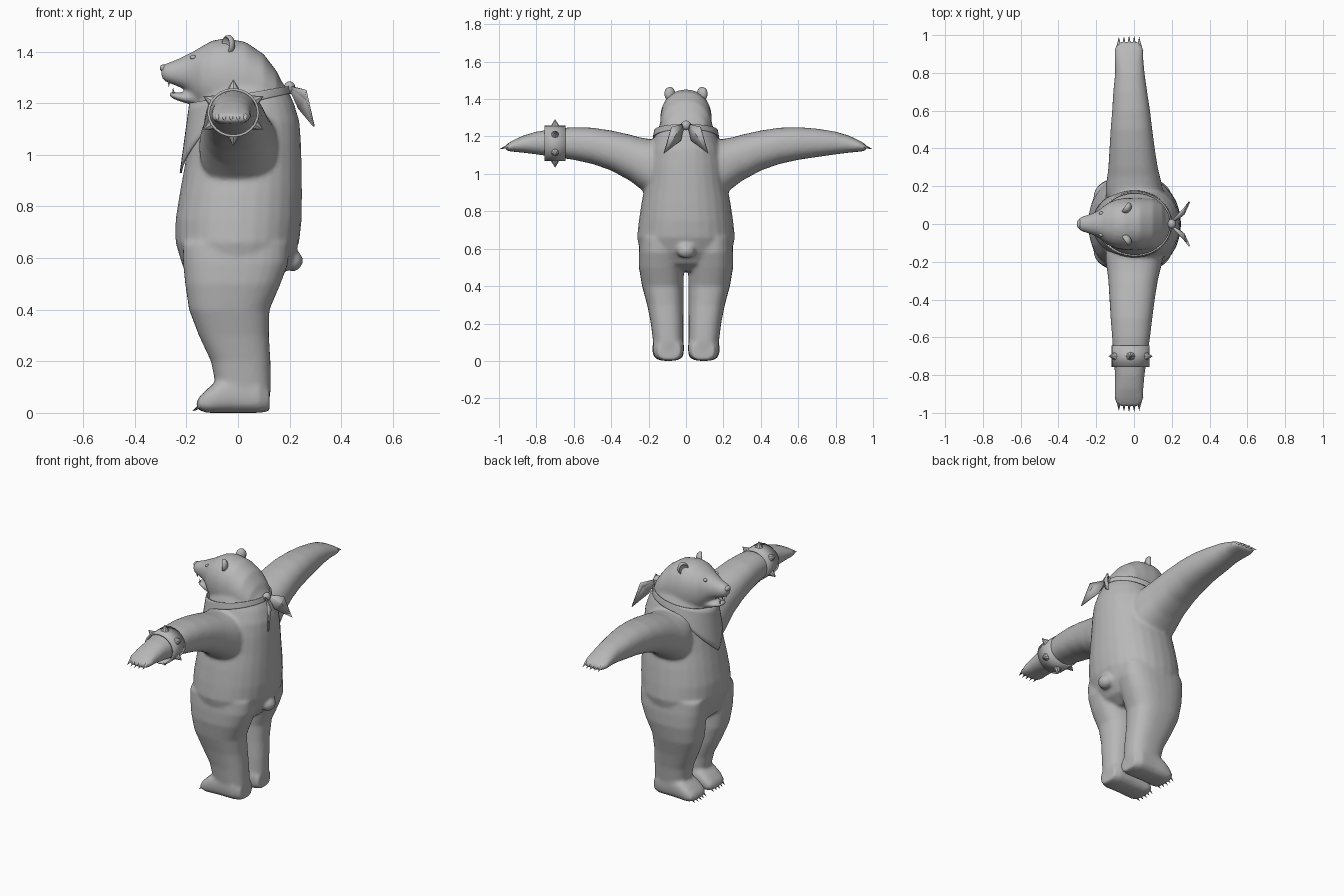
import bpy, bmesh, math
from mathutils import Vector, Matrix

if "Cube" in bpy.data.objects:
    bpy.data.objects.remove(bpy.data.objects["Cube"])

grey = bpy.data.materials.new("plain grey")
grey.diffuse_color = (0.48, 0.48, 0.48, 1)
grey.use_nodes = True
grey.node_tree.nodes["Principled BSDF"].inputs["Base Color"].default_value = grey.diffuse_color


def finish(bm, name, angle=40, solid=0):
    """Turn a bmesh into a shaded object, optionally thickened."""
    bmesh.ops.recalc_face_normals(bm, faces=bm.faces)
    me = bpy.data.meshes.new(name)
    bm.to_mesh(me)
    bm.free()
    me.materials.append(grey)
    ob = bpy.data.objects.new(name, me)
    bpy.context.collection.objects.link(ob)
    if solid:
        m = ob.modifiers.new("thickness", 'SOLIDIFY')
        m.thickness, m.offset = solid, 0
    bpy.ops.object.select_all(action='DESELECT')
    ob.select_set(True)
    bpy.context.view_layer.objects.active = ob
    bpy.ops.object.shade_smooth_by_angle(angle=math.radians(angle))
    return ob


def loft(bm, axis, rings, power=2.2, n=28, caps=True, matrix=None):
    """Skin superellipse rings (t, a0, a1, b0, b1) along an axis."""
    place = {'x': lambda t, a, b: (t, a, b), 'y': lambda t, a, b: (a, t, b),
             'z': lambda t, a, b: (a, b, t)}[axis]
    loops = []
    for t, a0, a1, b0, b1 in rings:
        loop = []
        for i in range(n):
            c, s = math.cos(math.tau * i / n), math.sin(math.tau * i / n)
            c = math.copysign(abs(c) ** (2 / power), c)
            s = math.copysign(abs(s) ** (2 / power), s)
            p = Vector(place(t, (a0 + a1) / 2 + (a1 - a0) / 2 * c,
                             (b0 + b1) / 2 + (b1 - b0) / 2 * s))
            loop.append(bm.verts.new(matrix @ p if matrix else p))
        loops.append(loop)
    for p, q in zip(loops, loops[1:]):
        for i in range(n):
            j = (i + 1) % n
            bm.faces.new((p[i], p[j], q[j], q[i]))
    if caps:
        bm.faces.new(loops[0])
        bm.faces.new(loops[-1])


def mirrored(ring, side, axis):
    """Flip a ring to the -y side."""
    t, a0, a1, b0, b1 = ring
    if side > 0:
        return ring
    return {'x': (t, -a1, -a0, b0, b1), 'y': (-t, a0, a1, b0, b1),
            'z': (t, a0, a1, -b1, -b0)}[axis]


def cone(bm, base, tip, r, n=8):
    base, tip = Vector(base), Vector(tip)
    d = tip - base
    rot = Vector((0, 0, 1)).rotation_difference(d).to_matrix().to_4x4()
    bmesh.ops.create_cone(bm, cap_ends=True, segments=n, radius1=r, radius2=0,
                          depth=d.length, matrix=Matrix.Translation((base + tip) / 2) @ rot)


def ball(bm, centre, size):
    m = Matrix.Translation(centre) @ Matrix.Diagonal((*size, 1))
    bmesh.ops.create_uvsphere(bm, u_segments=16, v_segments=10, radius=1, matrix=m)


# Body skin: torso, head, jaw, legs, feet, arms and tail fused together
skin = bmesh.new()
torso = [(.48, -.13, .10, .12), (.52, -.195, .165, .20), (.58, -.218, .205, .245),
         (.66, -.242, .237, .262), (.75, -.242, .247, .252), (.85, -.226, .248, .237),
         (.95, -.208, .247, .217), (1.05, -.192, .244, .205), (1.13, -.178, .238, .19),
         (1.2, -.165, .217, .167), (1.26, -.15, .187, .142), (1.30, -.11, .16, .11),
         (1.33, -.05, .12, .07)]
loft(skin, 'z', [(z, a, b, -w, w) for z, a, b, w in torso])

head = [(.185, 1.19, 1.25, .05), (.15, 1.13, 1.325, .11), (.10, 1.11, 1.39, .132),
        (.03, 1.11, 1.438, .138), (-.05, 1.13, 1.452, .138), (-.10, 1.155, 1.443, .128),
        (-.145, 1.18, 1.418, .108), (-.17, 1.21, 1.402, .086), (-.20, 1.25, 1.388, .065),
        (-.24, 1.268, 1.368, .05), (-.28, 1.282, 1.354, .038), (-.297, 1.298, 1.345, .024)]
loft(skin, 'x', [(x, -w, w, a, b) for x, a, b, w in head])
jaw = [(-.11, 1.17, 1.25, .07), (-.17, 1.192, 1.245, .06), (-.21, 1.202, 1.238, .046),
       (-.25, 1.216, 1.244, .034), (-.268, 1.228, 1.246, .02)]
loft(skin, 'x', [(x, -w, w, a, b) for x, a, b, w in jaw])

leg = [(.66, -.215, .20, .02, .245), (.58, -.213, .195, .012, .252),
       (.5, -.205, .165, .012, .252), (.4, -.19, .122, .012, .235),
       (.3, -.152, .12, .013, .208), (.2, -.105, .126, .014, .188),
       (.1, -.085, .128, .014, .176), (.03, -.08, .12, .015, .172)]
foot = [(.122, .03, .15, .006, .10), (.08, .012, .176, 0, .14), (-.02, .011, .178, 0, .15),
        (-.08, .011, .18, 0, .125), (-.12, .012, .176, 0, .092), (-.15, .022, .162, .01, .062),
        (-.16, .05, .135, .02, .045)]
arm = [(.10, -.13, .14, .88, 1.17), (.16, -.15, .155, .865, 1.185), (.2, -.15, .15, .885, 1.187),
       (.25, -.142, .138, .925, 1.196), (.3, -.136, .126, .963, 1.21),
       (.4, -.13, .11, 1.018, 1.232), (.5, -.124, .097, 1.053, 1.247),
       (.6, -.116, .085, 1.075, 1.25), (.7, -.11, .07, 1.09, 1.242),
       (.8, -.10, .056, 1.104, 1.226), (.87, -.102, .05, 1.113, 1.205),
       (.92, -.104, .05, 1.118, 1.182), (.955, -.094, .04, 1.122, 1.162),
       (.965, -.08, .03, 1.13, 1.152)]
for side in (1, -1):
    loft(skin, 'z', [mirrored(r, side, 'z') for r in leg], 2.5)
    loft(skin, 'x', [mirrored(r, side, 'x') for r in foot], 2.8)
    loft(skin, 'y', [mirrored(r, side, 'y') for r in arm], 2.3)
ball(skin, (.212, 0, .59), (.04, .05, .042))
body = finish(skin, "body")
remesh = body.modifiers.new("fuse", 'REMESH')
remesh.mode, remesh.voxel_size, remesh.use_smooth_shade = 'VOXEL', .01, True
soft = body.modifiers.new("soften", 'SMOOTH')
soft.factor, soft.iterations = .5, 6

# Ears: rounded cups with a hollow front, turned outwards
for side, label in ((1, "left"), (-1, "right")):
    bm = bmesh.new()
    m = (Matrix.Translation((-.035, side * .082, 1.425)) @ Matrix.Rotation(-side * .6, 4, 'Z')
         @ Matrix.Rotation(side * -.2, 4, 'X'))
    cup = [(.018, .010), (.012, .024), (0, .032), (-.013, .031), (-.016, .026), (-.006, .018), (0, .006)]
    loft(bm, 'x', [(x, -r, r, -r * 1.25, r * 1.25) for x, r in cup], 2, 16, True, m)
    finish(bm, label + "_ear", 60)

# Eyes and nose
bm = bmesh.new()
for side in (1, -1):
    ball(bm, (-.174, side * .057, 1.378), (.012, .010, .009))
finish(bm, "eyes")
bm = bmesh.new()
ball(bm, (-.29, 0, 1.336), (.013, .024, .014))
finish(bm, "nose")

# Teeth: upper and lower fangs
bm = bmesh.new()
for side in (1, -1):
    cone(bm, (-.268, side * .022, 1.288), (-.268, side * .021, 1.262), .006)
    cone(bm, (-.25, side * .02, 1.238), (-.252, side * .02, 1.262), .005)
finish(bm, "teeth")

# Claws on hands and feet
bm = bmesh.new()
for side in (1, -1):
    for i in range(5):
        x = -.08 + i * .027
        cone(bm, (x, side * .945, 1.15), (x, side * (.998 - .004 * abs(i - 2)), 1.132), .011)
        y = side * (.037 + i * .028)
        cone(bm, (-.135, y, .036), (-.176 + .004 * abs(i - 2), y, .008), .011)
finish(bm, "claws", 60)

# Spiked wristband
CX, CZ = -.018, 1.163
bm = bmesh.new()
loft(bm, 'y', [(y, CX - .096, CX + .096, CZ - .09, CZ + .09) for y in (-.757, -.643)],
     2, 24, False)
finish(bm, "wristband", 40, .01)
bm = bmesh.new()
for k in range(6):
    a = math.radians(90 + 60 * k)
    c, s = math.cos(a), math.sin(a)
    cone(bm, (CX + .088 * c, -.70, CZ + .086 * s), (CX + .135 * c, -.70, CZ + .13 * s), .027)
finish(bm, "wristband_spikes", 30)

# Neckerchief: loop round the neck with a triangle hanging on the chest
bm = bmesh.new()
N, ROWS = 48, 6
rows = []
for j in range(ROWS + 1):
    row = []
    for i in range(N):
        a = math.tau * i / N
        away = min(a, math.tau - a)
        drop = .028 + .022 * (1 + math.cos(a)) / 2 + .22 * max(0, 1 - away / 1.3)
        k = j / ROWS * drop / .27
        row.append(bm.verts.new((.005 - (.19 + .037 * k) * math.cos(a),
                                 (.166 + .055 * k) * math.sin(a),
                                 1.233 - .033 * math.cos(a) - drop * j / ROWS)))
    rows.append(row)
for p, q in zip(rows, rows[1:]):
    for i in range(N):
        bm.faces.new((p[i], p[(i + 1) % N], q[(i + 1) % N], q[i]))
finish(bm, "neckerchief", 50, .008)

# Knot and two folded tails behind the neck
bm = bmesh.new()
ball(bm, (.2, 0, 1.26), (.022, .026, .025))
finish(bm, "neckerchief_knot")
bm = bmesh.new()
for side in (1, -1):
    a, b, c, d, e = [bm.verts.new((x, side * y, z)) for x, y, z in (
        (.195, .008, 1.268), (.262, .078, 1.25), (.294, .118, 1.11),
        (.236, .03, 1.178), (.264, .052, 1.215))]
    for p, q in ((a, b), (b, c), (c, d), (d, a)):
        bm.faces.new((p, q, e))
finish(bm, "neckerchief_tails", 20, .008)
